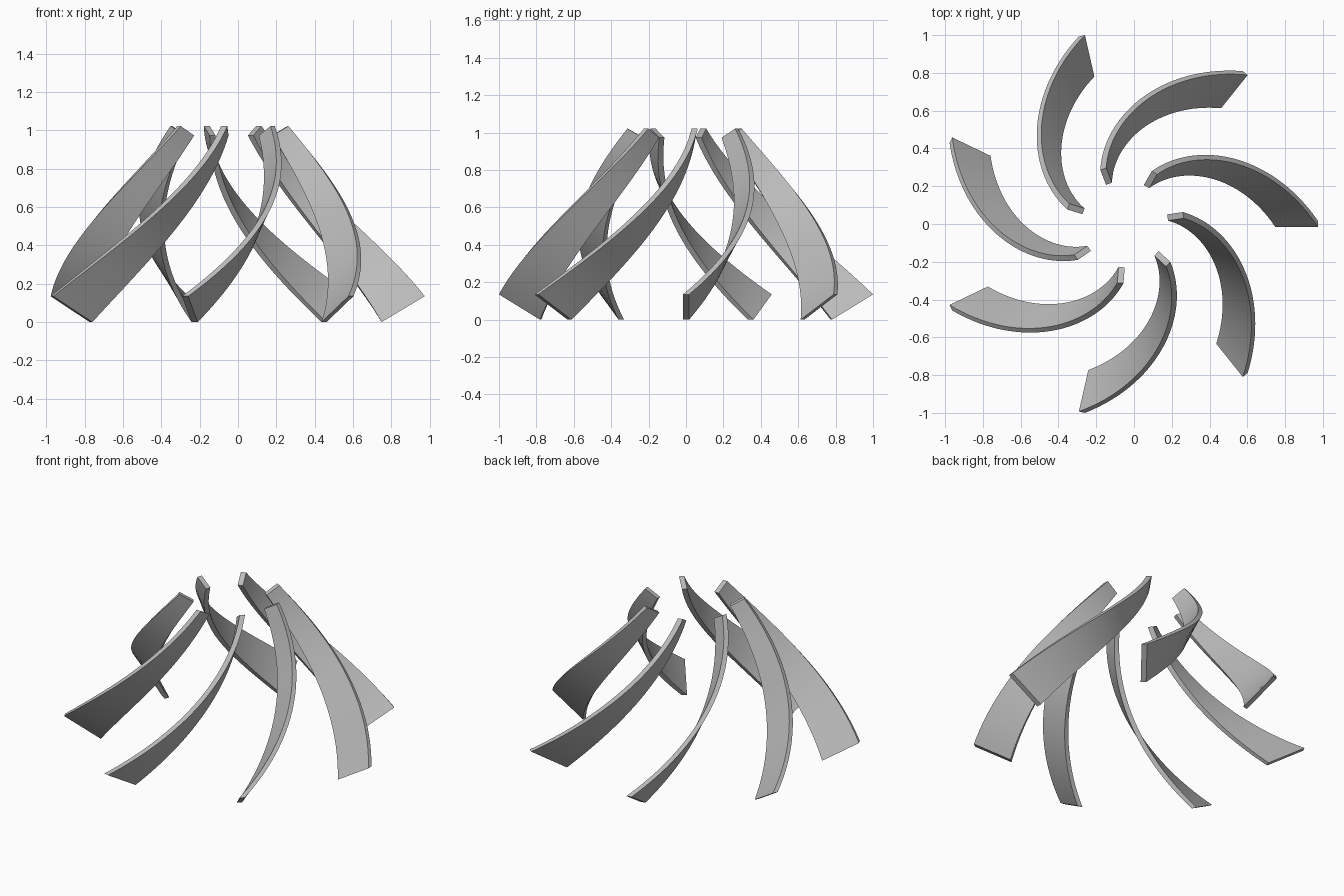
import bpy, bmesh
from math import radians, cos, sin, tau
from mathutils import Vector

cube = bpy.data.objects.get("Cube")
if cube:
    bpy.data.objects.remove(cube, do_unlink=True)

BLADES = 7
SEGMENTS = 32
SWEEP = radians(60)
HALF_THICK = 0.0165
CENTRE = Vector((-0.0485, 0, 0))
# (radius, height) of the lower and upper edge at the foot and at the top
FOOT = Vector((0.797, 0.0)), Vector((1.022, 0.135))
TOP = Vector((0.229, 0.973)), Vector((0.313, 1.022))

grey = bpy.data.materials.new("plain grey")
grey.use_nodes = True
colour = (0.5, 0.5, 0.5, 1)
grey.diffuse_color = colour
grey.node_tree.nodes["Principled BSDF"].inputs["Base Color"].default_value = colour


def blade_mesh():
    """Sweep a slanted radial section along a spiral on a cone."""
    bm = bmesh.new()
    rings = []
    for i in range(SEGMENTS + 1):
        t = i / SEGMENTS
        a = SWEEP * t
        radial = Vector((cos(a), sin(a), 0))
        tangent = Vector((-sin(a), cos(a), 0))
        low, high = (f.lerp(p, t) for f, p in zip(FOOT, TOP))
        ring = []
        for edge, side in ((low, -1), (high, -1), (high, 1), (low, 1)):
            co = radial * edge.x + tangent * (side * HALF_THICK)
            co.z = edge.y
            ring.append(bm.verts.new(co))
        rings.append(ring)
    for r0, r1 in zip(rings, rings[1:]):
        for k in range(4):
            n = (k + 1) % 4
            bm.faces.new((r0[k], r0[n], r1[n], r1[k]))
    bm.faces.new(rings[0])
    bm.faces.new(rings[-1])
    bmesh.ops.recalc_face_normals(bm, faces=bm.faces)
    mesh = bpy.data.meshes.new("curved_blade")
    bm.to_mesh(mesh)
    bm.free()
    mesh.materials.append(grey)
    return mesh


# Ring of identical blades
mesh = blade_mesh()
blades = []
for i in range(BLADES):
    blade = bpy.data.objects.new(f"curved_blade_{i + 1}", mesh)
    blade.location = CENTRE
    blade.rotation_euler.z = tau * i / BLADES
    bpy.context.collection.objects.link(blade)
    blades.append(blade)

# Smooth along the sweep, crisp along the long edges
bpy.ops.object.select_all(action='DESELECT')
blades[0].select_set(True)
bpy.context.view_layer.objects.active = blades[0]
bpy.ops.object.shade_smooth_by_angle(angle=radians(30))
